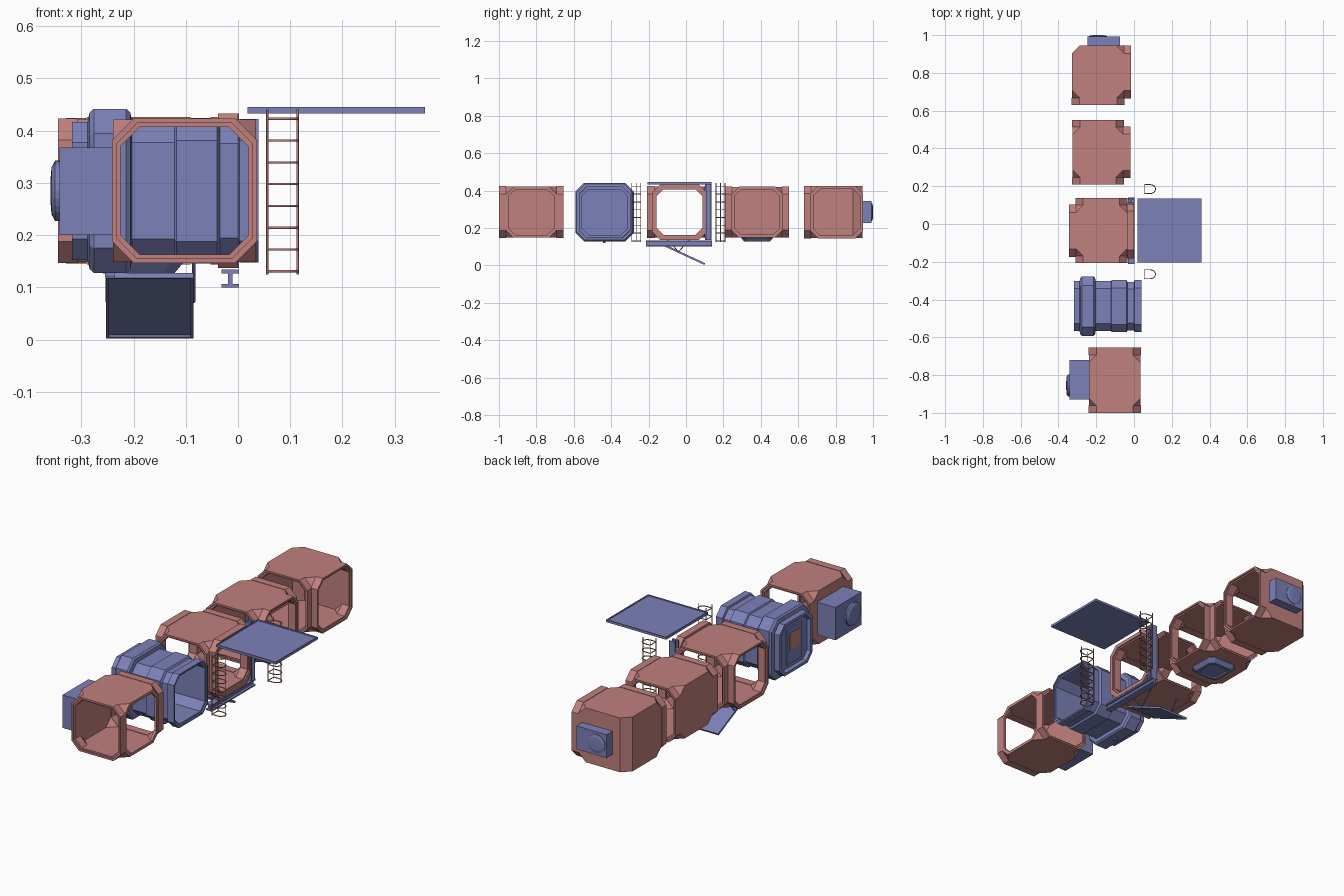
import bpy, bmesh, math
from mathutils import Vector

if "Cube" in bpy.data.objects:
    bpy.data.objects.remove(bpy.data.objects["Cube"])

ZC = 0.285      # height of every module's axis


def material(name, rgb):
    m = bpy.data.materials.new(name)
    m.diffuse_color = (*rgb, 1)
    m.use_nodes = True
    m.node_tree.nodes["Principled BSDF"].inputs["Base Color"].default_value = m.diffuse_color
    return m


RED = material('red_shell', (0.53, 0.22, 0.21))
BLUE = material('blue_fittings', (0.20, 0.22, 0.48))


def make(name, bm, mat=BLUE):
    bmesh.ops.recalc_face_normals(bm, faces=bm.faces)
    me = bpy.data.meshes.new(name)
    bm.to_mesh(me)
    bm.free()
    me.materials.append(mat)
    ob = bpy.data.objects.new(name, me)
    bpy.context.collection.objects.link(ob)
    return ob


def loft(name, axis, ctr, stations, sides=8, mat=BLUE):
    """Chamfered-square (8) or round sections swept along an axis; stations = (position, half width)."""
    bm = bmesh.new()
    loops = []
    for t, h in stations:
        if sides == 8:
            k = h * 0.7
            uv = [(h, -k), (h, k), (k, h), (-k, h), (-h, k), (-h, -k), (-k, -h), (k, -h)]
        else:
            uv = [(h * math.cos(2 * math.pi * i / sides), h * math.sin(2 * math.pi * i / sides))
                  for i in range(sides)]
        ring = []
        for u, v in uv:
            p = [u, v]
            p.insert(axis, 0)
            co = Vector(ctr) + Vector(p)
            co[axis] = t
            ring.append(bm.verts.new(co))
        loops.append(ring)
    for a, b in zip(loops, loops[1:]):
        for i in range(len(a)):
            j = (i + 1) % len(a)
            bm.faces.new((a[i], a[j], b[j], b[i]))
    bm.faces.new(loops[0])
    bm.faces.new(loops[-1])
    return make(name, bm, mat)


def box(name, x, y, z, rim=0, mat=BLUE):
    """Box; rim = 1 or -1 sinks a framed field into its top or bottom."""
    bm = bmesh.new()
    bmesh.ops.create_cube(bm, size=1)
    for v in bm.verts:
        v.co = [r[0] + (c + 0.5) * (r[1] - r[0]) for c, r in zip(v.co, (x, y, z))]
    if rim:
        bm.normal_update()
        f = [f for f in bm.faces if f.normal.z * rim > 0.9]
        bmesh.ops.inset_region(bm, faces=f, thickness=0.008)
        bmesh.ops.inset_region(bm, faces=f, thickness=0.0005, depth=-0.004)
    return make(name, bm, mat)


def cut_cube(name, ctr, h, c, bevel_back):
    """Cube with its eight corners cut off; optionally the -x/+y vertical edge too."""
    bm = bmesh.new()
    for ax in range(3):
        for i in range(8):
            p = [(1 if i >> k & 1 else -1) * (h - c if k == ax else h) for k in range(3)]
            if not (bevel_back and p[0] == -h and p[1] == h):
                bm.verts.new(Vector(ctr) + Vector(p))
    bmesh.ops.convex_hull(bm, input=bm.verts)
    bmesh.ops.dissolve_limit(bm, angle_limit=0.01, verts=bm.verts, edges=bm.edges)
    return make(name, bm, RED)


def boolean(ob, tool, op):
    m = ob.modifiers.new('cut', 'BOOLEAN')
    m.operation, m.object, m.solver = op, tool, 'EXACT'
    bpy.context.view_layer.objects.active = ob
    bpy.ops.object.modifier_apply(modifier=m.name)
    bpy.data.objects.remove(tool)


def module(name, cx, cy, ports, h=0.1365, big=None, plain=(), bevel_back=False):
    """Hollow cabin with octagonal collars on the (axis, sign) ports and plain openings elsewhere."""
    ctr = (cx, cy, ZC)
    ob = cut_cube(name, ctr, h, 0.042, bevel_back)
    for ax, s in ports:
        c = ctr[ax]
        w = 0.148 if (ax, s) == big else h + 0.002
        boolean(ob, loft('collar', ax, ctr, [(c + s * (h - 0.002), w), (c + s * (h + 0.036), w)],
                         mat=RED), 'UNION')
    boolean(ob, cut_cube('hollow', ctr, h - 0.012, 0.04, bevel_back), 'DIFFERENCE')
    for ax, s in list(ports) + list(plain):
        c = ctr[ax]
        # opening with a stepped seal at the mouth
        tool = loft('mouth', ax, ctr, [(c + s * (h - 0.03), h - 0.0145), (c + s * (h + 0.029), h - 0.0145),
                                       (c + s * (h + 0.029), h - 0.007), (c + s * (h + 0.05), h - 0.007)], mat=RED)
        boolean(ob, tool, 'DIFFERENCE')
    return ob


def rods(name, paths, r, mat):
    cu = bpy.data.curves.new(name, 'CURVE')
    cu.dimensions, cu.bevel_depth, cu.bevel_resolution, cu.use_fill_caps = '3D', r, 1, True
    cu.materials.append(mat)
    for pts, closed in paths:
        sp = cu.splines.new('POLY')
        sp.points.add(len(pts) - 1)
        for p, co in zip(sp.points, pts):
            p.co = (*co, 1)
        sp.use_cyclic_u = closed
    ob = bpy.data.objects.new(name, cu)
    bpy.context.collection.objects.link(ob)
    bpy.ops.object.select_all(action='DESELECT')
    ob.select_set(True)
    bpy.context.view_layer.objects.active = ob
    bpy.ops.object.convert(target='MESH')
    return ob


def i_beam(name, axis, ctr, a, b, w, d):
    """I-profile of width w (x) and depth d, swept along y (1) or z (2)."""
    t, k = 0.007, 0.0045
    half = [(w / 2, -d / 2), (w / 2, -d / 2 + t), (k, -d / 2 + t), (k, d / 2 - t),
            (w / 2, d / 2 - t), (w / 2, d / 2)]
    prof = half + [(-u, v) for u, v in reversed(half)]
    bm = bmesh.new()
    ends = []
    for t in (a, b):
        vs = []
        for u, v in prof:
            p = [ctr[0] + u, 0, 0]
            p[3 - axis] = ctr[3 - axis] + v
            p[axis] = t
            vs.append(bm.verts.new(p))
        bm.faces.new(vs)
        ends.append(vs)
    for i in range(12):
        j = (i + 1) % 12
        bm.faces.new((ends[0][i], ends[0][j], ends[1][j], ends[1][i]))
    return make(name, bm)


# Cabins from front to back
module('front_cabin', -0.1025, -0.8275, [(1, -1), (1, 1)], plain=[(0, 1)])
module('hub_cabin', -0.1725, -0.035, [(0, -1), (0, 1), (1, -1), (1, 1)], big=(0, 1))
module('window_cabin', -0.19, 0.38, [(1, -1), (1, 1), (0, 1)], h=0.135)
module('end_cabin', -0.19, 0.805, [(1, -1), (0, 1)], h=0.139, bevel_back=True)

# Airlock: stepped octagonal tube along x, open at +x, recessed at -x
loft('airlock', 0, (0, -0.435, ZC), [
    (-0.302, 0.112), (-0.318, 0.118), (-0.318, 0.132), (-0.288, 0.132), (-0.284, 0.150), (-0.276, 0.157),
    (-0.214, 0.157), (-0.206, 0.150), (-0.203, 0.132), (-0.122, 0.132), (-0.118, 0.138), (-0.04, 0.138),
    (-0.034, 0.129), (0.0, 0.129), (0.003, 0.1375), (0.039, 0.1375), (0.039, 0.130), (0.032, 0.130),
    (0.032, 0.122), (-0.2, 0.122)])
box('airlock_hatch', (-0.31, -0.29), (-0.495, -0.375), (0.195, 0.375))
box('airlock_hatch_window', (-0.313, -0.305), (-0.475, -0.395), (0.26, 0.35), mat=RED)
box('airlock_drain', (-0.255, -0.235), (-0.445, -0.43), (0.12, 0.135))

# Side equipment on the front cabin
box('front_unit', (-0.342, -0.235), (-0.93, -0.72), (0.2, 0.368))
loft('front_unit_dish', 0, (0, -0.855, ZC), [(-0.335, 0.058), (-0.35, 0.058), (-0.357, 0.045), (-0.359, 0.02)], 24)

# Rear equipment on the end cabin
box('rear_unit', (-0.245, -0.075), (0.94, 0.992), (0.226, 0.345))
loft('rear_unit_dish', 1, (-0.19, 0, ZC), [(0.985, 0.048), (0.995, 0.048), (0.999, 0.035), (1.0, 0.015)], 24)

# Viewing window below the window cabin
loft('floor_window', 2, (-0.19, 0.38, 0), [(0.16, 0.085), (0.147, 0.085), (0.127, 0.068), (0.127, 0.055), (0.133, 0.052)])

# Canopy, beam and post around the hub
box('canopy', (0.018, 0.358), (-0.205, 0.135), (0.433, 0.445), rim=1)
i_beam('floor_beam', 1, (-0.015, 0, 0.117), -0.213, 0.14, 0.034, 0.034)
i_beam('corner_post', 2, (-0.015, 0.119, 0), 0.137, 0.433, 0.034, 0.034)

# Tilted panel and its struts under the hub
panel = box('tilted_panel', (-0.084, 0.084), (-0.137, 0.137), (-0.005, 0.005), rim=-1)
panel.location = (-0.169, -0.024, 0.065)
panel.rotation_euler.x = -math.atan2(0.1, 0.215)
rods('panel_struts', [([(x, -0.11, 0.15), (x, -0.04, 0.073), (x, 0.03, 0.15)], False)
                      for x in (-0.25, -0.085)], 0.0035, BLUE)

# Caged ladders either side of the hub
for name, yc in (('front_ladder', -0.266), ('rear_ladder', 0.185)):
    paths = [([(x, yc + dy, 0.125), (x, yc + dy, 0.441)], False)
             for x, dy in ((0.056, -0.024), (0.056, 0.024), (0.114, 0))]
    for i in range(8):
        z = 0.131 + i * 0.0417
        arc = [(0.085 + 0.029 * math.cos(a), yc + 0.024 * math.sin(a), z)
               for a in [math.pi * (k / 8 - 0.5) for k in range(9)]]
        paths.append(([(0.056, yc - 0.024, z)] + arc + [(0.056, yc + 0.024, z)], True))
    rods(name, paths, 0.0024, RED)
